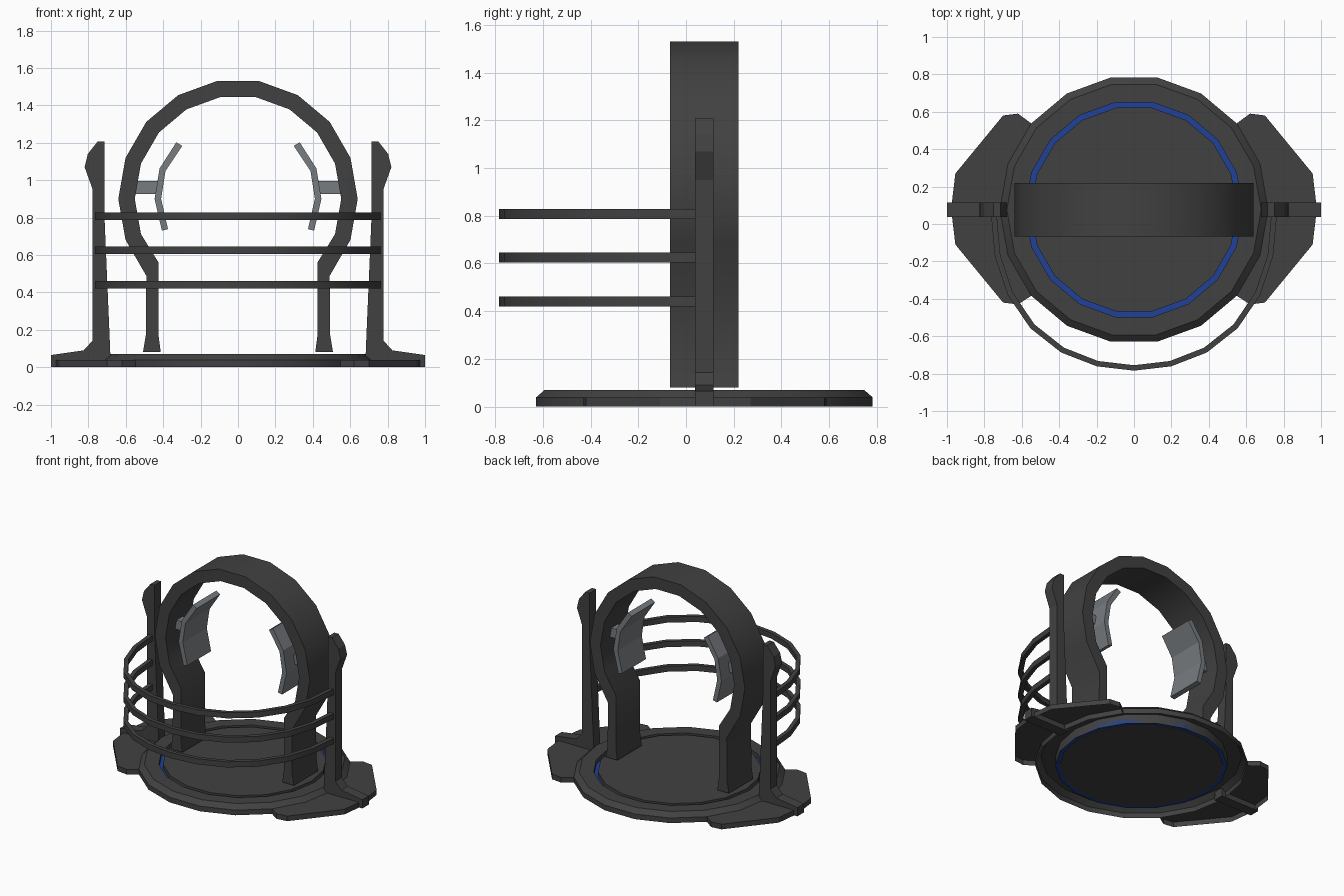
import bpy, bmesh, math

if "Cube" in bpy.data.objects:
    bpy.data.objects.remove(bpy.data.objects["Cube"])

CY = 0.077     # y centre of the platform
SIDES = 18


def material(name, rgb):
    m = bpy.data.materials.new(name)
    m.diffuse_color = (*rgb, 1)
    m.use_nodes = True
    m.node_tree.nodes["Principled BSDF"].inputs["Base Color"].default_value = m.diffuse_color
    return m


DARK = material("dark grey", (0.053, 0.053, 0.053))
PALE = material("steel grey", (0.185, 0.20, 0.215))
BLUE = material("blue", (0.014, 0.052, 0.31))


def finish(name, bm, mat, smooth):
    bmesh.ops.recalc_face_normals(bm, faces=bm.faces)
    me = bpy.data.meshes.new(name)
    bm.to_mesh(me)
    bm.free()
    me.materials.append(mat)
    ob = bpy.data.objects.new(name, me)
    bpy.context.collection.objects.link(ob)
    if smooth:
        bpy.ops.object.select_all(action='DESELECT')
        ob.select_set(True)
        bpy.context.view_layer.objects.active = ob
        bpy.ops.object.shade_smooth_by_angle(angle=math.radians(smooth))
    return ob


def loft(name, loops, mat, closed=False, smooth=0, open_start=False, skip=()):
    """Skin loops of equal length; cap the ends unless closed into a ring."""
    bm = bmesh.new()
    rows = [[bm.verts.new(p) for p in loop] for loop in loops]
    n = len(rows[0])
    pairs = list(zip(rows, rows[1:])) + ([(rows[-1], rows[0])] if closed else [])
    for a, b in pairs:
        for i in range(n):
            if i not in skip:
                j = (i + 1) % n
                bm.faces.new((a[i], a[j], b[j], b[i]))
    if not closed:
        if not open_start:
            bm.faces.new(rows[0])
        bm.faces.new(rows[-1])
    return finish(name, bm, mat, smooth)


def slab_z(name, pts, z0, z1, mat, **kw):
    return loft(name, [[(x, y, z) for x, y in pts] for z in (z0, z1)], mat, **kw)


def slab_y(name, pts, y0, y1, mat, **kw):
    return loft(name, [[(x, y, z) for x, z in pts] for y in (y0, y1)], mat, **kw)


def polar(r, deg):
    a = math.radians(deg)
    return r * math.cos(a), r * math.sin(a)


def lathe(name, profile, mat, **kw):
    loops = []
    for i in range(SIDES):
        c, s = polar(1, i * 360 / SIDES)
        loops.append([(r * c, CY + r * s, z) for r, z in profile])
    return loft(name, loops, mat, closed=True, **kw)


# Platform: hollow outer rim (open underneath), recessed light ring, floor disc
lathe("platform_rim", [(0.582, 0), (0.717, 0), (0.717, 0.038), (0.68, 0.07), (0.582, 0.07)],
      DARK, smooth=30, skip=(0,))
lathe("light_ring", [(0.553, 0.004), (0.582, 0.004), (0.582, 0.037), (0.553, 0.037)], BLUE)
disc = [polar(0.553, i * 360 / SIDES) for i in range(SIDES)]
slab_z("platform_floor", [(x, y + CY) for x, y in disc], 0, 0.07, DARK)

# Arch: part of an 18-sided hoop running down into two straight legs
outer = [polar(0.64, a) for a in range(-40, 221, 20)]
inner = [polar(0.552, a) for a in range(-20, 201, 20)]
outer = [(x, z + 0.9) for x, z in outer]
inner = [(x, z + 0.9) for x, z in inner]
arch = ([(0.508, 0.08), (0.493, 0.17)] + outer + [(-0.493, 0.17), (-0.508, 0.08)]
        + [(-0.413, 0.08), (-0.425, 0.17), (-0.425, 0.56)] + inner[::-1]
        + [(0.425, 0.56), (0.425, 0.17), (0.413, 0.08)])
slab_y("arch", arch, -0.067, 0.22, DARK, smooth=35)

post = [(0.68, 0), (1.0, 0), (1.0, 0.065), (0.825, 0.09), (0.777, 0.143), (0.777, 0.95),
        (0.82, 1.07), (0.803, 1.14), (0.75, 1.207), (0.715, 1.207), (0.715, 0.83), (0.685, 0.13)]
foot = [(0.62, 0.59), (0.70, 0.58), (0.955, 0.27), (0.978, 0.08), (0.955, -0.11), (0.70, -0.42), (0.62, -0.43)]
foot += [(x, y + CY) for x, y in (polar(0.717, a) for a in range(-40, 41, 20))]
# Panel rows: outer x, outer z, inner x, inner z, half width
panel = [(0.407, 0.73, 0.374, 0.738, 0.14), (0.446, 0.90, 0.411, 0.90, 0.142),
         (0.419, 1.063, 0.388, 1.048, 0.142), (0.33, 1.202, 0.298, 1.183, 0.138)]

for side, s in (("left", -1), ("right", 1)):
    # Side posts and spread feet (feet are open underneath)
    slab_y("post_" + side, [(s * x, z) for x, z in post], 0.038, 0.115, DARK)
    slab_z("foot_" + side, [(s * x, y) for x, y in foot], 0, 0.038, DARK, open_start=True)
    # Bent panel inside the arch with its bracket
    rows = [[(s * xo, CY - w, zo), (s * xo, CY + w, zo), (s * xi, CY + w, zi), (s * xi, CY - w, zi)]
            for xo, zo, xi, zi, w in panel]
    loft("panel_" + side, rows, PALE)
    bracket = [(0.42, 0.925), (0.56, 0.925), (0.56, 0.995), (0.42, 0.995)]
    slab_y("panel_bracket_" + side, [(s * x, z) for x, z in bracket], 0.04, 0.115, PALE)

# Three curved rails across the front, between the posts
for i, z in enumerate((0.42, 0.604, 0.786)):
    loops = []
    for k in range(13):
        bulge = 1 + 0.025 * math.sin(math.radians(k * 30)) ** 2
        c, sn = polar(bulge, k * 15)
        y0 = 0.04 + (0.02 if k in (0, 12) else 0)
        o = (0.765 * c, y0 - 0.824 * sn)
        n = (0.735 * c, y0 - 0.795 * sn)
        loops.append([(*o, z), (*o, z + 0.042), (*n, z + 0.042), (*n, z)])
    loft("front_rail_%d" % (i + 1), loops, DARK, smooth=30)
